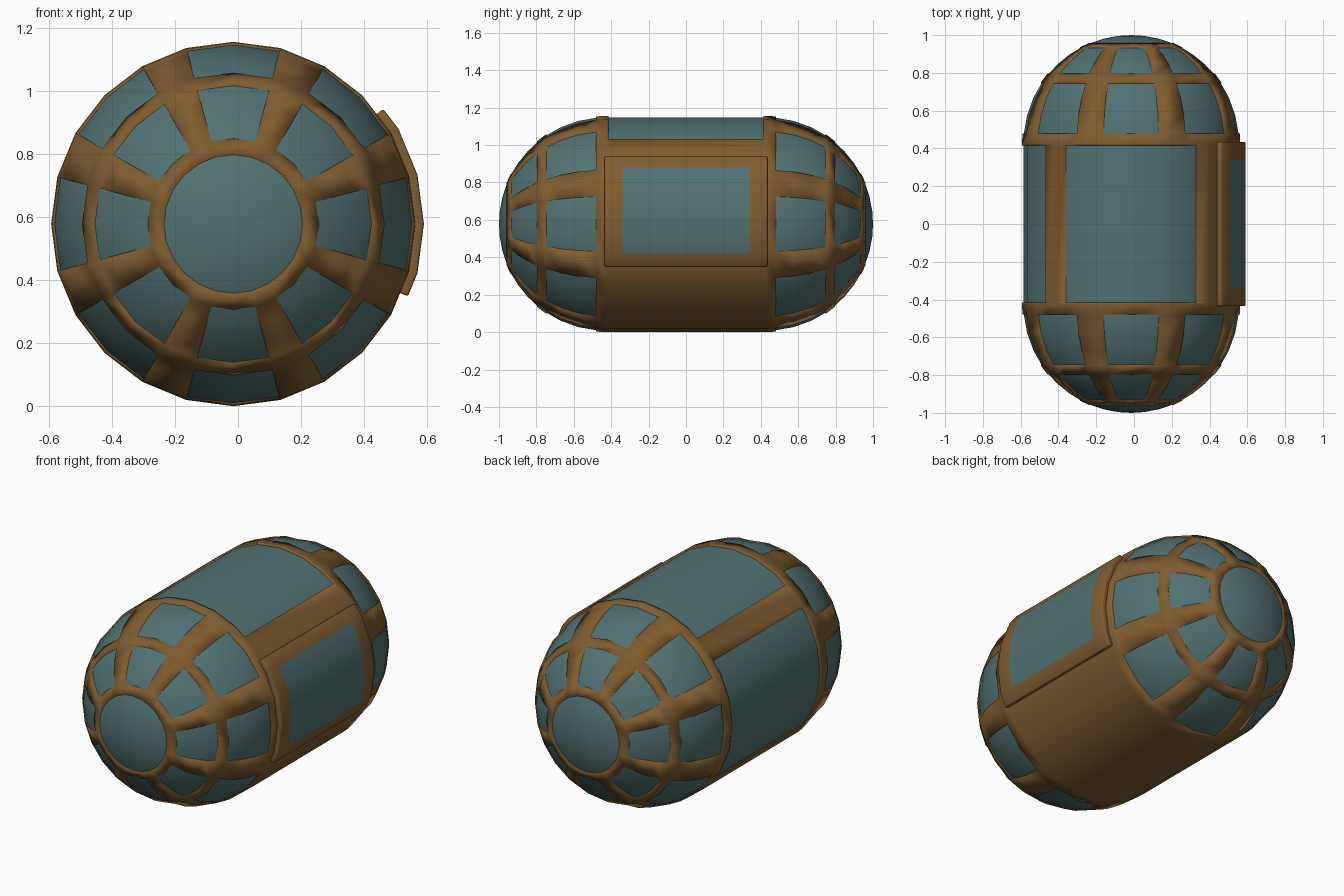
import bpy, bmesh
from math import sin, cos, radians

if "Cube" in bpy.data.objects:
    bpy.data.objects.remove(bpy.data.objects["Cube"])

CX, CZ = -0.015, 0.578        # hull axis
R, L = 0.578, 0.425           # frame radius, half length of the straight part


def material(name, rgb):
    m = bpy.data.materials.new(name)
    m.diffuse_color = (*rgb, 1)
    m.use_nodes = True
    m.node_tree.nodes["Principled BSDF"].inputs["Base Color"].default_value = m.diffuse_color
    return m


BROWN = material("bronze_frame", (0.22, 0.11, 0.03))
GLASS = material("teal_glass", (0.085, 0.17, 0.175))


def point(y, r, a):
    """Point on a 24-sided tube; angle a in degrees from the top towards +x."""
    r *= cos(radians(7.5)) / cos(radians(a % 15 - 7.5))
    return (CX + r * sin(radians(a)), y, CZ + r * cos(radians(a)))


def surface(name, rows, angles, closed, pick):
    """Skin rows of (y, radius); pick(y, angle) gives material index or None."""
    bm = bmesh.new()
    grid = [[bm.verts.new(point(y, r, a)) for a in angles] for y, r in rows]
    n = len(angles)
    for i in range(len(rows) - 1):
        for j in range(n if closed else n - 1):
            k = (j + 1) % n
            a1 = angles[k] + (360 if k == 0 else 0)
            mat = pick((rows[i][0] + rows[i + 1][0]) / 2, (angles[j] + a1) / 2)
            if mat is None:
                continue
            f = bm.faces.new((grid[i][j], grid[i + 1][j], grid[i + 1][k], grid[i][k]))
            f.material_index = mat
            f.smooth = True
    bmesh.ops.remove_doubles(bm, verts=bm.verts, dist=1e-5)
    bm.verts.ensure_lookup_table()
    bmesh.ops.delete(bm, geom=[v for v in bm.verts if not v.link_faces], context='VERTS')
    # make normals point away from the hull axis
    bm.normal_update()
    flip = []
    for f in bm.faces:
        c = f.calc_center_median()
        c.x -= CX
        c.z -= CZ
        c.y -= max(-L, min(L, c.y))
        if f.normal.dot(c) < 0:
            flip.append(f)
    bmesh.ops.reverse_faces(bm, faces=flip)
    me = bpy.data.meshes.new(name)
    bm.to_mesh(me)
    bm.free()
    ob = bpy.data.objects.new(name, me)
    bpy.context.collection.objects.link(ob)
    return ob


def capsule_rows(lats, rad, half, mids):
    """Rows from the front pole to the back pole."""
    front = [(-half - rad * cos(radians(t)), rad * sin(radians(t))) for t in lats]
    back = [(-y, r) for y, r in reversed(front)]
    return front + [(y, rad) for y in mids] + back


angles = sorted(set([15 * i for i in range(24)] + [37.5, 322.5, 307.5, 232.5]))
lat_y = lambda t: L + R * cos(radians(t))


def frame_pick(y, a):
    y, a = abs(y), a % 360
    s = (a + 180) % 360 - 180
    if y < 0.415:                                  # roof and left windows
        return None if abs(s) < 37.5 or -127.5 < s < -52.5 else 0
    in_panel = (a + 15) % 45 < 30                  # eight windows per dome ring
    in_band = lat_y(50) < y < lat_y(28) or lat_y(84.5) < y < lat_y(56)
    return None if in_panel and in_band else 0


# Ribbed outer frame
frame = surface("hull_frame",
                capsule_rows([22.5, 28, 35, 43, 50, 56, 65, 75, 84.5, 90], R, L, [-0.415, 0.415]),
                angles, True, frame_pick)
frame.data.materials.append(BROWN)
sol = frame.modifiers.new("thickness", 'SOLIDIFY')
sol.thickness = 0.02
sol.offset = -1

# Glass shell just under the frame
glass = surface("glass_shell",
                capsule_rows([0, 7, 15, 22.5, 28, 35, 43, 50, 56, 65, 75, 84.5, 90], 0.570, 0.430, []),
                angles, True, lambda y, a: 0)
glass.data.materials.append(GLASS)

# Curved side door with a flush window
door = surface("side_door", [(y, 0.605) for y in (-0.435, -0.34, 0.34, 0.435)],
               [52.5, 60, 75, 90, 105, 112.5], False,
               lambda y, a: 1 if abs(y) < 0.34 and 60 < a < 105 else 0)
door.data.materials.append(BROWN)
door.data.materials.append(GLASS)
sol = door.modifiers.new("thickness", 'SOLIDIFY')
sol.thickness = 0.035
sol.offset = -1
bev = door.modifiers.new("soft_edge", 'BEVEL')
bev.width = 0.007
bev.segments = 2
bev.limit_method = 'ANGLE'
bev.angle_limit = radians(40)
